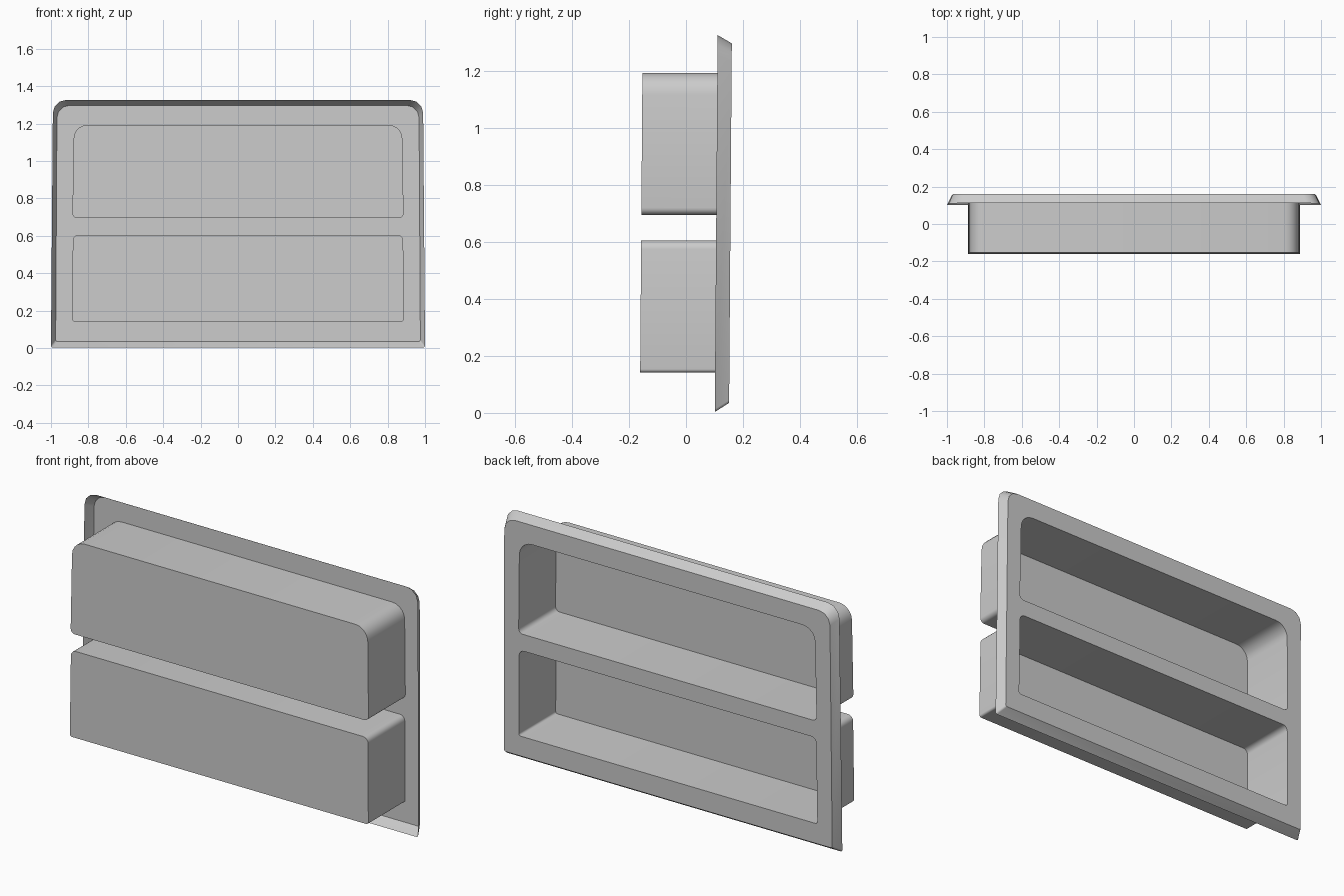
import bpy, bmesh, math
from mathutils import Vector

old = bpy.data.objects.get("Cube")
if old:
    bpy.data.objects.remove(old, do_unlink=True)

grey = bpy.data.materials.new("plain grey")
grey.use_nodes = True
colour = (0.6, 0.6, 0.6, 1)
grey.diffuse_color = colour
grey.node_tree.nodes["Principled BSDF"].inputs["Base Color"].default_value = colour

LEAN = 0.0075   # the panel leans back slightly towards its top
MID = 0.66
RIM_Y, PLATE_Y, FLOOR_Y = 0.106, 0.156, -0.157


def outline(low, high, z0, z1, r_low, r_high, steps):
    """Rounded outline: half widths and corner radii at bottom and top."""
    points = []
    corners = [(1, z0, low, r_low, -90), (1, z1, high, r_high, 0),
               (-1, z1, high, r_high, 90), (-1, z0, low, r_low, 180)]
    for side, z, half, r, start in corners:
        cx = side * (half - r)
        cz = z + r if z == z0 else z - r
        for i in range(steps + 1):
            a = math.radians(start + 90 * i / steps)
            points.append((cx + r * math.cos(a), cz + r * math.sin(a)))
    return points


def ring(bm, points, y):
    verts = [bm.verts.new((x, y + LEAN * (z - MID), z)) for x, z in points]
    edges = [bm.edges.new((a, b)) for a, b in zip(verts, verts[1:] + verts[:1])]
    return verts, edges


def wall(bm, a, b):
    n = len(a)
    for i in range(n):
        j = (i + 1) % n
        bm.faces.new((a[i], a[j], b[j], b[i]))


def finish(bm, name):
    mesh = bpy.data.meshes.new(name)
    bm.to_mesh(mesh)
    bm.free()
    obj = bpy.data.objects.new(name, mesh)
    bpy.context.collection.objects.link(obj)
    mesh.materials.append(grey)
    bpy.ops.object.select_all(action="DESELECT")
    obj.select_set(True)
    bpy.context.view_layer.objects.active = obj
    bpy.ops.object.shade_smooth_by_angle(angle=math.radians(35))


trays = {
    "upper_tray": outline(0.885, 0.879, 0.695, 1.193, 0.025, 0.075, 5),
    "lower_tray": outline(0.887, 0.883, 0.142, 0.605, 0.012, 0.03, 5),
}

# Flange: flared rim around a flat plate with two openings
bm = bmesh.new()
rim, _ = ring(bm, outline(1.0, 0.99, 0.003, 1.326, 0.01, 0.07, 3), RIM_Y)
edge, edges = ring(bm, outline(0.975, 0.968, 0.035, 1.297, 0.01, 0.065, 3), PLATE_Y)
wall(bm, rim, edge)
for points in trays.values():
    edges += ring(bm, points, PLATE_Y)[1]
filled = bmesh.ops.triangle_fill(bm, use_beauty=True, edges=edges,
                                 normal=Vector((0, 1, 0)))
for f in filled["geom"]:
    if isinstance(f, bmesh.types.BMFace):
        f.normal_update()
        if f.normal.y < 0:
            f.normal_flip()
finish(bm, "flange")

# Trays: straight walls and a flat floor, open at the back
for name, points in trays.items():
    bm = bmesh.new()
    mouth, _ = ring(bm, points, PLATE_Y)
    floor, _ = ring(bm, points, FLOOR_Y)
    wall(bm, mouth, floor)
    bm.faces.new(list(reversed(floor)))
    finish(bm, name)
